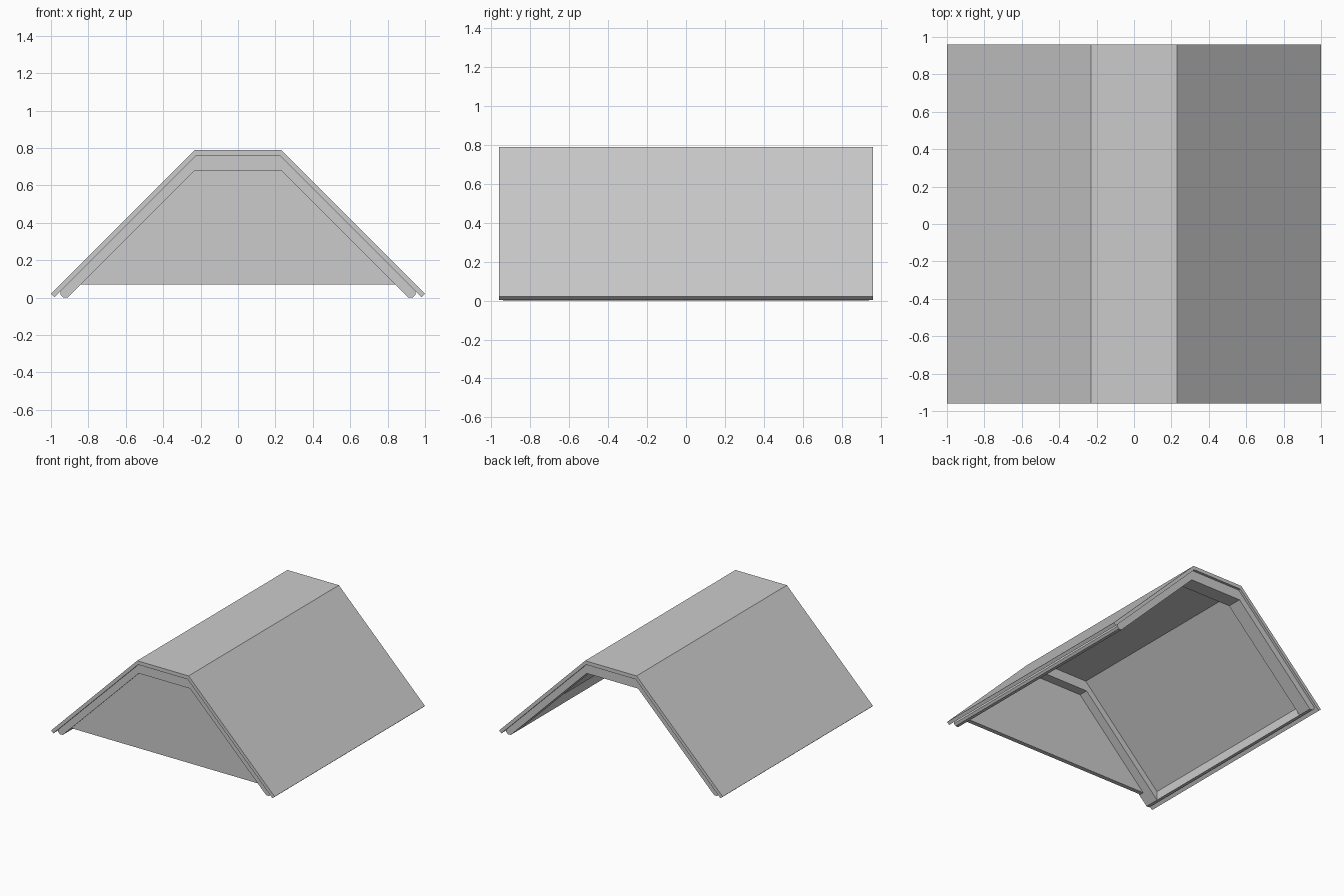
import bpy

if "Cube" in bpy.data.objects:
    bpy.data.objects.remove(bpy.data.objects["Cube"])


def extrude_profile(name, pts, y0, y1):
    """Prism from an x-z outline swept between y0 and y1."""
    n = len(pts)
    verts = [(x, y0, z) for x, z in pts] + [(x, y1, z) for x, z in pts]
    faces = [tuple(range(n)), tuple(range(2 * n - 1, n - 1, -1))]
    faces += [(i, i + n, (i + 1) % n + n, (i + 1) % n) for i in range(n)]
    mesh = bpy.data.meshes.new(name)
    mesh.from_pydata(verts, [], faces)
    ob = bpy.data.objects.new(name, mesh)
    bpy.context.collection.objects.link(ob)
    # consistent outward normals
    bpy.context.view_layer.objects.active = ob
    ob.select_set(True)
    bpy.ops.object.mode_set(mode='EDIT')
    bpy.ops.mesh.select_all(action='SELECT')
    bpy.ops.mesh.normals_make_consistent(inside=False)
    bpy.ops.object.mode_set(mode='OBJECT')
    ob.select_set(False)
    return ob


def mirrored(half):
    """Complete a right-hand half outline across x = 0."""
    return half + [(-x, z) for x, z in reversed(half)]


def arch(outer, inner):
    """Closed band between an outer and an inner right-hand half outline."""
    return mirrored(outer)[::-1] + mirrored(inner)


# thin roof skin with flat ridge and square-cut eaves
skin = arch([(1.0, 0.02), (0.23, 0.79)], [(0.98, 0.002), (0.222, 0.76)])
extrude_profile("roof_skin", skin, -0.96, 0.96)

# rafter frames at both ends, set just inside the roof overhang
foot = [(0.91, 0.0), (0.935, 0.0), (0.95, 0.015), (0.95, 0.032)]
frame = arch(foot + [(0.222, 0.76)], [(0.91, 0.0), (0.23, 0.68)])
frame = [p for i, p in enumerate(frame) if p != frame[i - 1]]
extrude_profile("front_frame", frame, -0.94, -0.82)
extrude_profile("back_frame", frame, 0.82, 0.94)

# eave beams joining the frames
beam = foot + [(0.91, 0.072)]
extrude_profile("right_eave_beam", beam, -0.82, 0.82)
extrude_profile("left_eave_beam", [(-x, z) for x, z in beam], -0.82, 0.82)

# gable panel closing the front only
extrude_profile("front_gable_panel", mirrored([(0.845, 0.07), (0.232, 0.69)]), -0.93, -0.895)
